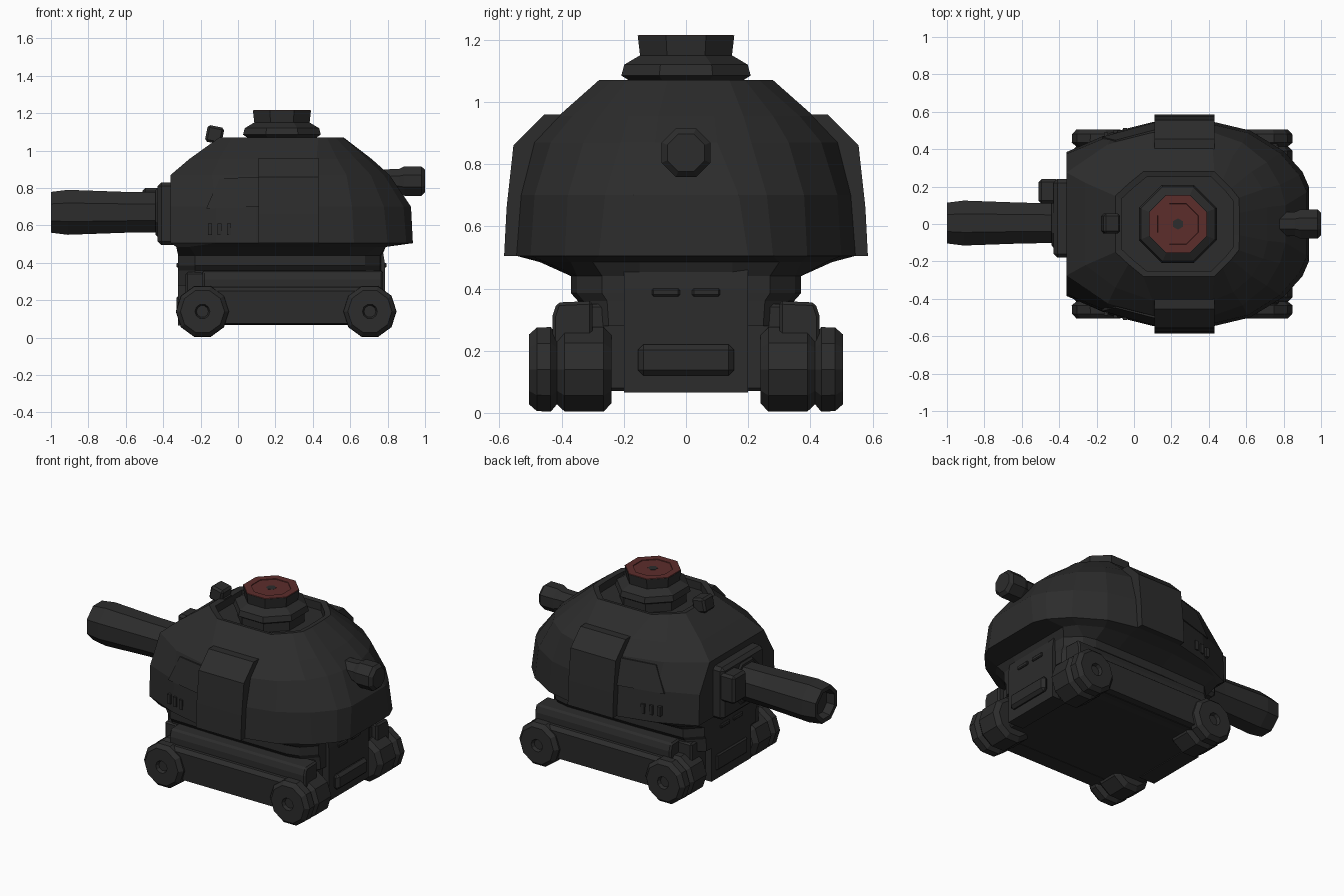
import bpy
import bmesh
import math
from mathutils import Matrix, Vector

cube = bpy.data.objects.get("Cube")
if cube:
    bpy.data.objects.remove(cube)


def material(name, rgb):
    mat = bpy.data.materials.new(name)
    mat.use_nodes = True
    mat.diffuse_color = (*rgb, 1)
    mat.node_tree.nodes["Principled BSDF"].inputs["Base Color"].default_value = (*rgb, 1)
    return mat


GREY = material("dark gunmetal", (0.025, 0.025, 0.025))
RED = material("dull red", (0.108, 0.026, 0.024))


def loft(name, rings, mat=GREY, bevel=0):
    """Skin a stack of equal-length closed rings and cap both ends."""
    bm = bmesh.new()
    rows = [[bm.verts.new(p) for p in ring] for ring in rings]
    n = len(rows[0])
    for a, b in zip(rows, rows[1:]):
        for i in range(n):
            j = (i + 1) % n
            bm.faces.new((a[i], a[j], b[j], b[i]))
    bm.faces.new(rows[0][::-1])
    bm.faces.new(rows[-1])
    bmesh.ops.recalc_face_normals(bm, faces=bm.faces)
    mesh = bpy.data.meshes.new(name)
    bm.to_mesh(mesh)
    bm.free()
    mesh.materials.append(mat)
    obj = bpy.data.objects.new(name, mesh)
    bpy.context.collection.objects.link(obj)
    if bevel:
        mod = obj.modifiers.new("Chamfer", "BEVEL")
        mod.width = bevel
        mod.segments = 1
    return obj


def box(name, x, y, z, mat=GREY, bevel=0):
    rings = [[(x[0], y[0], h), (x[1], y[0], h), (x[1], y[1], h), (x[0], y[1], h)] for h in z]
    return loft(name, rings, mat, bevel)


def lathe(name, profile, centre, axis="Z", sides=8, mat=GREY, phase=0.5):
    """Turn (radius, distance) pairs about an axis through centre."""
    turn = {"Z": Matrix(), "X": Matrix.Rotation(math.pi / 2, 3, "Y").to_4x4(),
            "Y": Matrix.Rotation(-math.pi / 2, 3, "X").to_4x4()}[axis]
    rings = []
    for r, h in profile:
        angles = [2 * math.pi * (i + phase) / sides for i in range(sides)]
        rings.append([Vector(centre) + turn @ Vector((r * math.cos(a), r * math.sin(a), h))
                      for a in angles])
    return loft(name, rings, mat)


def outline(half, z):
    """Mirror a half outline in y to a closed ring at height z."""
    return [(x, y, z) for x, y in half] + [(x, -y, z) for x, y in reversed(half)]


# Turret shell with a recessed well in its roof, flaring up from a narrower neck
neck = [(-.32, .27), (-.23, .36), (.1, .37), (.43, .37), (.6, .37), (.68, .35), (.76, .27), (.77, .15)]
apron = [(-.33, .36), (-.26, .42), (.1, .47), (.43, .47), (.6, .45), (.74, .37), (.79, .3), (.79, .15)]
skirt = [(-.36, .385), (-.12, .49), (.1, .545), (.43, .545), (.62, .5), (.8, .39), (.9, .28), (.935, .2)]
waist = [(-.36, .375), (-.12, .475), (.1, .53), (.43, .53), (.61, .487), (.78, .38), (.885, .26), (.925, .17)]
shoulder = [(-.36, .275), (-.14, .425), (.1, .487), (.43, .487), (.58, .435), (.71, .33), (.78, .21), (.81, .1)]
brow = [(-.26, .22), (-.1, .34), (.1, .41), (.42, .41), (.53, .365), (.63, .28), (.69, .185), (.715, .09)]
crown = [(-.1, .15), (-.03, .215), (.05, .28), (.43, .28), (.475, .235), (.52, .19), (.56, .14), (.565, .06)]
well = [(.24 + (x - .24) * .9, y * .9) for x, y in crown]
loft("turret_shell", [outline(neck, .44), outline(apron, .485), outline(skirt, .505), outline(waist, .7),
                      outline(shoulder, .87), outline(brow, .955), outline(crown, 1.07),
                      outline(well, 1.065), outline(well, 1.015)])
loft("turret_neck", [outline([(x, y * .92) for x, y in neck], .28), outline([(x, y * .94) for x, y in neck], .36),
                     outline(neck, .385), outline(neck, .45)])

# Armour plates, wall slits and raised panels on both turret sides
for side, label in ((1, "left"), (-1, "right")):
    section = [(.4, .505), (.585, .505), (.577, .66), (.555, .86), (.455, .96), (.4, .96)]
    loft(label + "_armour_plate", [[(x, side * y, z) for y, z in section] for x in (.11, .43)])
    corners = [(-.17, .458, .69), (.11, .535, .7), (.11, .495, .86), (-.1, .44, .85)]
    loft(label + "_side_panel", [[(x, side * (y + d), z) for x, y, z in corners] for d in (-.02, .008)])
    for i in range(3):
        x = -.16 + .05 * i
        y = side * (.485 + .23 * (x + .12))
        box(f"{label}_slit_{i}", (x, x + .022), (y - .014, y + .014), (.55, .61))

# Roof hatch with a spoked red vent
hub = (.235, 0, 0)
lathe("hatch", [(.2, 1.01), (.2, 1.07), (.225, 1.085), (.215, 1.12), (.16, 1.15), (.168, 1.213),
                (.125, 1.213), (.12, 1.165)], hub)
lathe("vent_dish", [(.166, 1.212), (.164, 1.216), (.118, 1.216), (.105, 1.175)], hub, mat=RED)
lathe("vent_core", [(.038, 1.17), (.03, 1.213)], hub, sides=6)
for i in range(8):
    spoke = box(f"vent_spoke_{i}", (.025, .12), (-.016, .016), (1.17, 1.21), RED)
    spoke.matrix_world = Matrix.Translation(hub) @ Matrix.Rotation(i * math.pi / 4, 4, "Z")

# Roof periscope
scope = box("periscope_head", (-.045, .045), (-.05, .055), (-.045, .045), bevel=.012)
scope.location = (-.125, 0, 1.085)
scope.rotation_euler.y = .2
box("periscope_stem", (-.13, -.07), (-.035, .035), (.98, 1.07))

# Gun with hollow muzzle, collar and mantlet
gun = (0, .005, .67)
lathe("gun_barrel", [(.115, -.4), (.118, -.6), (.13, -.91), (.118, -1), (.09, -1), (.08, -.95)], gun, "X")
lathe("gun_collar", [(.15, -.35), (.15, -.425), (.13, -.44)], gun, "X")
box("mantlet", (-.43, -.33), (-.18, .24), (.495, .83), bevel=.02)
box("gun_sight", (-.51, -.4), (.11, .24), (.62, .8), bevel=.015)

# Rear exhaust pipe
lathe("rear_pipe", [(.065, .7), (.07, .86), (.085, .89), (.085, .98), (.065, 1)], (0, 0, .837), "X", 8)

# Hull and end panels
box("hull", (-.28, .74), (-.345, .345), (.07, .35), bevel=.01)
for end, x, s, depth in (("rear", .775, 1, .045), ("front", -.31, -1, .02)):
    section = [(x - s * .1, .065), (x + s * .01, .065), (x + s * .01, .4), (x - s * .005, .49), (x - s * .1, .49)]
    loft(end + "_panel", [[(px, y, pz) for px, pz in section] for y in (-.2, .2)])
    lo, hi = sorted((x, x + s * depth))
    box(end + "_bumper", (lo, hi), (-.155, .155), (.12, .22), bevel=.4 * depth)
    for y in (-.065, .065):
        lo, hi = sorted((x, x + s * .02))
        box(end + "_vent", (lo, hi), (y - .045, y + .045), (.375, .4), bevel=.005)

# Fenders, side skirts and wheels
for side, label in ((1, "left"), (-1, "right")):
    section = [(.3, .07), (.43, .07), (.43, .31), (.415, .355), (.3, .36)]
    loft(label + "_fender", [[(x, side * y, z) for y, z in section] for x in (-.19, .775)], bevel=.01)
    section = [(.35, .068), (.465, .075), (.475, .25), (.45, .27), (.35, .27)]
    loft(label + "_side_skirt", [[(x, side * y, z) for y, z in section] for x in (-.16, .67)])
    for end, x in (("front", -.19), ("rear", .705)):
        name = f"{label}_{end}_wheel"
        outer = [(.118, .415), (.143, .435), (.141, .48), (.118, .505), (.04, .505), (.032, .485)]
        inner = [(.115, .24), (.143, .265), (.143, .39), (.118, .415)]
        for part, profile in (("outer", outer), ("inner", inner)):
            lathe(f"{name}_{part}", [(r, side * h) for r, h in profile], (x, 0, .14), "Y", 10, phase=0)
